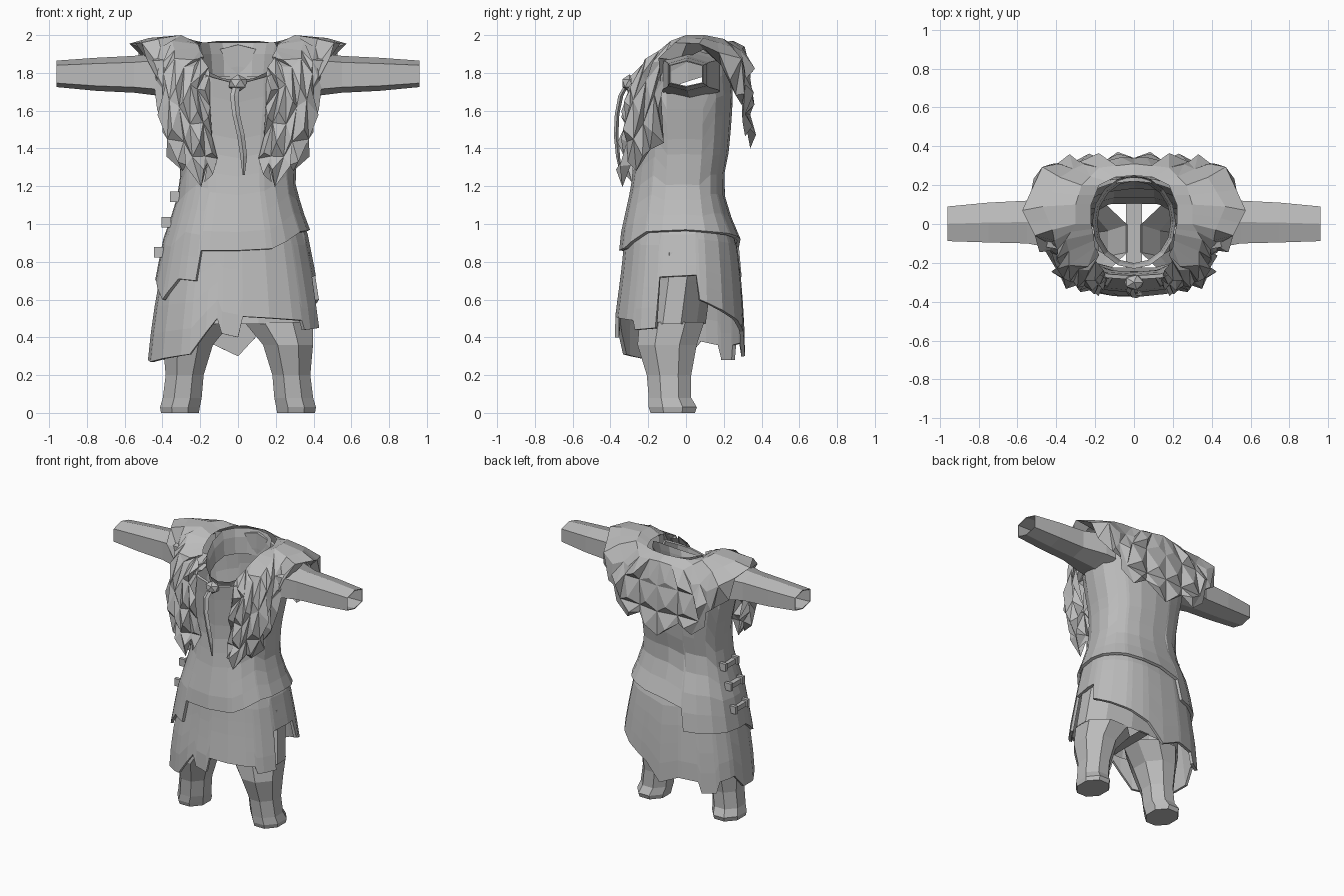
import bpy, bmesh, math, random
from mathutils import Vector

random.seed(4)
cube = bpy.data.objects.get("Cube")
if cube:
    bpy.data.objects.remove(cube, do_unlink=True)

cloth = bpy.data.materials.new("plain grey")
cloth.use_nodes = True
cloth.diffuse_color = (0.5, 0.5, 0.5, 1)
cloth.node_tree.nodes["Principled BSDF"].inputs["Base Color"].default_value = (0.5, 0.5, 0.5, 1)


def interp(keys, t):
    """Linear lookup in rows of (t, value, value...)."""
    if t <= keys[0][0]:
        return keys[0][1:]
    for a, b in zip(keys, keys[1:]):
        if t <= b[0]:
            f = (t - a[0]) / (b[0] - a[0])
            return tuple(p + (q - p) * f for p, q in zip(a[1:], b[1:]))
    return keys[-1][1:]


def finish(name, bm, mirror=False, thickness=0):
    mesh = bpy.data.meshes.new(name)
    bm.to_mesh(mesh)
    bm.free()
    mesh.materials.append(cloth)
    obj = bpy.data.objects.new(name, mesh)
    bpy.context.collection.objects.link(obj)
    if thickness:
        mod = obj.modifiers.new("thickness", "SOLIDIFY")
        mod.thickness = thickness
        mod.offset = -1
    if mirror:
        obj.modifiers.new("mirror", "MIRROR")
    return obj


def grid(rows, closed=True, cap_start=False, cap_end=False):
    """Skin a list of equally long point rows."""
    bm = bmesh.new()
    v = [[bm.verts.new(p) for p in row] for row in rows]
    n = len(rows[0])
    for r in range(len(rows) - 1):
        for c in range(n if closed else n - 1):
            d = (c + 1) % n
            bm.faces.new((v[r][c], v[r + 1][c], v[r + 1][d], v[r][d]))
    if cap_start:
        bm.faces.new(v[0])
    if cap_end:
        bm.faces.new(v[-1][::-1])
    return bm


# Garment silhouette: height, half width, front y, back y
PROFILE = [(0.27, 0.5, -0.395, 0.335), (0.5, 0.475, -0.398, 0.33),
           (0.75, 0.43, -0.365, 0.31), (0.95, 0.39, -0.345, 0.285),
           (1.02, 0.36, -0.33, 0.245), (1.2, 0.305, -0.29, 0.19),
           (1.4, 0.31, -0.265, 0.23), (1.68, 0.37, -0.28, 0.25),
           (1.78, 0.37, -0.29, 0.24), (1.95, 0.28, -0.2, 0.24)]


def body_point(angle, z, inset):
    """Angle runs from the front over the left side to the back."""
    half, front, back = interp(PROFILE, z)
    s, c = math.sin(math.radians(angle)), math.cos(math.radians(angle))
    x = math.copysign(abs(s) ** 0.85, s) * (half - inset)
    y = abs(c) ** 0.85 * (front + inset if c > 0 else back - inset)
    return Vector((x, y, z))


def shell(name, top, hem, inset, rows):
    """Cloth tube with a ragged lower edge."""
    angles = sorted(set(range(0, 360, 18)) | {k[0] for k in hem if k[0] < 360})
    pts = []
    for r in range(rows + 1):
        row = []
        for a in angles:
            hi = interp(top, min(a, 360 - a))[0]
            lo = interp(hem, a)[0]
            row.append(body_point(a, hi + (lo - hi) * r / rows, inset))
        pts.append(row)
    return finish(name, grid(pts), thickness=0.02)


# Tunic with armholes and an uneven, stepped lower edge
shell("tunic",
      [(0, 1.74), (30, 1.8), (60, 1.86), (66, 1.69), (114, 1.69), (120, 1.86), (180, 1.95)],
      [(0, 0.86), (23, 0.87), (56, 0.96), (90, 0.97), (140, 0.95), (180, 0.92),
       (199, 0.88), (201, 0.72), (280, 0.7), (301, 0.6), (317, 0.71),
       (333, 0.7), (335, 0.86), (360, 0.86)], 0, 9)

# Ragged skirt, open over the left leg
shell("skirt", [(0, 1.0), (180, 1.0)],
      [(0, 0.4), (2, 0.51), (45, 0.49), (47, 0.44), (68, 0.45), (70, 0.72), (98, 0.73),
       (101, 0.6), (150, 0.49), (168, 0.43), (180, 0.3), (195, 0.37), (214, 0.36),
       (217, 0.28), (233, 0.28), (238, 0.36), (258, 0.38), (270, 0.28), (285, 0.27),
       (331, 0.31), (349, 0.5), (352, 0.42), (360, 0.4)], 0.022, 5)


def leg_ring(z, x0, x1, y0, y1, n=8):
    return [((x0 + x1) / 2 + (x1 - x0) / 2 * 1.06 * math.sin(a),
             (y0 + y1) / 2 - (y1 - y0) / 2 * 1.06 * math.cos(a), z)
            for a in [math.tau * (k + 0.5) / n for k in range(n)]]


# Trouser legs, hollow above: height, inner x, outer x, front y, back y
LEG = [(0.48, 0.03, 0.4, -0.25, 0.1), (0.36, 0.13, 0.4, -0.26, 0.06),
       (0.2, 0.18, 0.385, -0.21, 0.03), (0.08, 0.19, 0.4, -0.2, 0.03),
       (0.03, 0.2, 0.415, -0.2, 0.06), (0.0, 0.205, 0.41, -0.19, 0.05)]
finish("trouser_legs", grid([leg_ring(*k) for k in LEG], cap_end=True), mirror=True)

# Trouser seat around both thighs, and the strip between them
SEAT = [(0.85, -0.37, 0.37, -0.24, 0.18), (0.7, -0.38, 0.38, -0.22, 0.13),
        (0.47, -0.4, 0.4, -0.25, 0.1)]
finish("trouser_seat", grid([leg_ring(*k, n=12) for k in SEAT]))
finish("crotch_strip", grid([[(x, y, 0.475) for x in (-0.04, 0.04)]
                             for y in (-0.25, -0.07, 0.11)], closed=False))

# Open six-sided sleeves: x, front y, back y, bottom z, top z
SLEEVE = [(0.31, -0.14, 0.18, 1.66, 1.93), (0.39, -0.13, 0.17, 1.675, 1.91),
          (0.55, -0.1, 0.12, 1.695, 1.89), (0.75, -0.095, 0.11, 1.705, 1.88),
          (0.96, -0.088, 0.09, 1.725, 1.865)]
HEXAGON = [(-1, -0.7), (-1, 0.65), (0, 1), (1, 0.65), (1, -0.7), (0, -1)]
rings = [[(x, (y0 + y1 + (y1 - y0) * u) / 2, (z0 + z1 + (z1 - z0) * w) / 2)
          for u, w in HEXAGON] for x, y0, y1, z0, z1 in SLEEVE]
finish("sleeves", grid(rings), mirror=True, thickness=0.006)

# Fur mantle: rails from the neck to the fringe, lapel first, centre back last
RAILS = [
    [(.16, -.25, 1.8), (.16, -.28, 1.64), (.13, -.28, 1.48), (.12, -.28, 1.36), (.16, -.28, 1.25)],
    [(.18, -.2, 1.87), (.24, -.28, 1.75), (.24, -.32, 1.54), (.24, -.34, 1.38), (.2, -.33, 1.22)],
    [(.2, -.12, 1.92), (.32, -.2, 1.87), (.35, -.28, 1.66), (.37, -.27, 1.46), (.31, -.25, 1.3)],
    [(.21, -.05, 1.95), (.35, -.08, 1.97), (.4, -.14, 1.89), (.37, -.18, 1.66), (.35, -.11, 1.4)],
    [(.22, .0, 1.96), (.3, .0, 2.0), (.42, -.03, 1.98), (.51, -.06, 1.96), (.49, -.16, 1.88)],
    [(.22, .1, 1.96), (.3, .1, 2.0), (.47, .09, 1.985), (.575, .07, 1.955), (.48, .1, 1.9)],
    [(.18, .2, 1.96), (.27, .2, 1.98), (.38, .24, 1.94), (.48, .28, 1.86), (.42, .27, 1.7)],
    [(.1, .24, 1.97), (.18, .29, 1.92), (.28, .32, 1.78), (.31, .32, 1.6), (.28, .3, 1.46)],
    [(0, .25, 1.97), (0, .31, 1.94), (0, .34, 1.77), (0, .34, 1.58), (0, .34, 1.4)]]
rail_keys = [(i, *[c for p in rail for c in p]) for i, rail in enumerate(RAILS)]
rows = []
for r in range(5):
    row = []
    for c in range(2 * len(RAILS) - 1):
        p = Vector(interp(rail_keys, c / 2)[3 * r:3 * r + 3])
        if p.z < 1.9 and p.x > 0.01:
            p += Vector((random.uniform(-.02, .02), random.uniform(-.015, .015),
                         random.uniform(-.03, .03)))
        if r == 4 and c % 2 and p.z < 1.8:
            p.z += 0.07
        row.append(p)
    rows.append(row)
bm = grid(rows, closed=False)
bm.normal_update()
for face in list(bm.faces):
    centre = face.calc_center_median()
    if centre.z < 1.9:
        # Each tuft is a leaning pyramid
        push = face.normal.copy() * random.uniform(0.025, 0.06)
        drop = Vector((0, 0, -random.uniform(0.01, 0.05)))
        tip = bmesh.ops.poke(bm, faces=[face])["verts"][0]
        tip.co = centre + push + drop
finish("fur_mantle", bm, mirror=True)

# Collar lining that drops inside the neck opening
rings = []
for scale, low, high in [(1, 1.76, 1.96), (0.93, 1.73, 1.9), (0.88, 1.68, 1.78)]:
    rings.append([(0.215 * scale * math.sin(a), 0.01 - 0.24 * scale * math.cos(a),
                   low + (high - low) * min(1, 0.75 * (1 - math.cos(a))))
                  for a in [math.tau * k / 16 for k in range(16)]])
finish("collar_lining", grid(rings))

# Hanging neck cord: x, y, z, half width
CORD = [(0, -0.3, 1.76, 0.02), (-0.02, -0.345, 1.68, 0.022), (-0.01, -0.365, 1.58, 0.02),
        (0.015, -0.37, 1.47, 0.02), (0.03, -0.36, 1.36, 0.018), (0.03, -0.345, 1.26, 0.006)]
rings = [[(x - w, y, z), (x, y - w * 0.6, z), (x + w, y, z), (x, y + w * 0.6, z)]
         for x, y, z, w in CORD]
finish("neck_cord", grid(rings, cap_start=True, cap_end=True))

# Knot at the throat
bm = bmesh.new()
bmesh.ops.create_icosphere(bm, subdivisions=1, radius=0.055)
bmesh.ops.scale(bm, vec=(1.0, 0.8, 0.85), verts=bm.verts)
bmesh.ops.translate(bm, vec=(0, -0.3, 1.745), verts=bm.verts)
finish("throat_knot", bm)


def box(name, centre, size):
    bm = bmesh.new()
    bmesh.ops.create_cube(bm, size=1)
    bmesh.ops.scale(bm, vec=size, verts=bm.verts)
    bmesh.ops.translate(bm, vec=centre, verts=bm.verts)
    return finish(name, bm)


# Side fastenings: strap with a peg at each end
for i, (x, z) in enumerate([(-0.33, 1.14), (-0.375, 1.005), (-0.415, 0.845)], 1):
    box(f"side_strap_{i}", (x, -0.03, z), (0.035, 0.15, 0.035))
    for y in (-0.1, 0.04):
        box(f"strap_peg_{i}", (x - 0.005, y, z + 0.005), (0.05, 0.025, 0.055))
